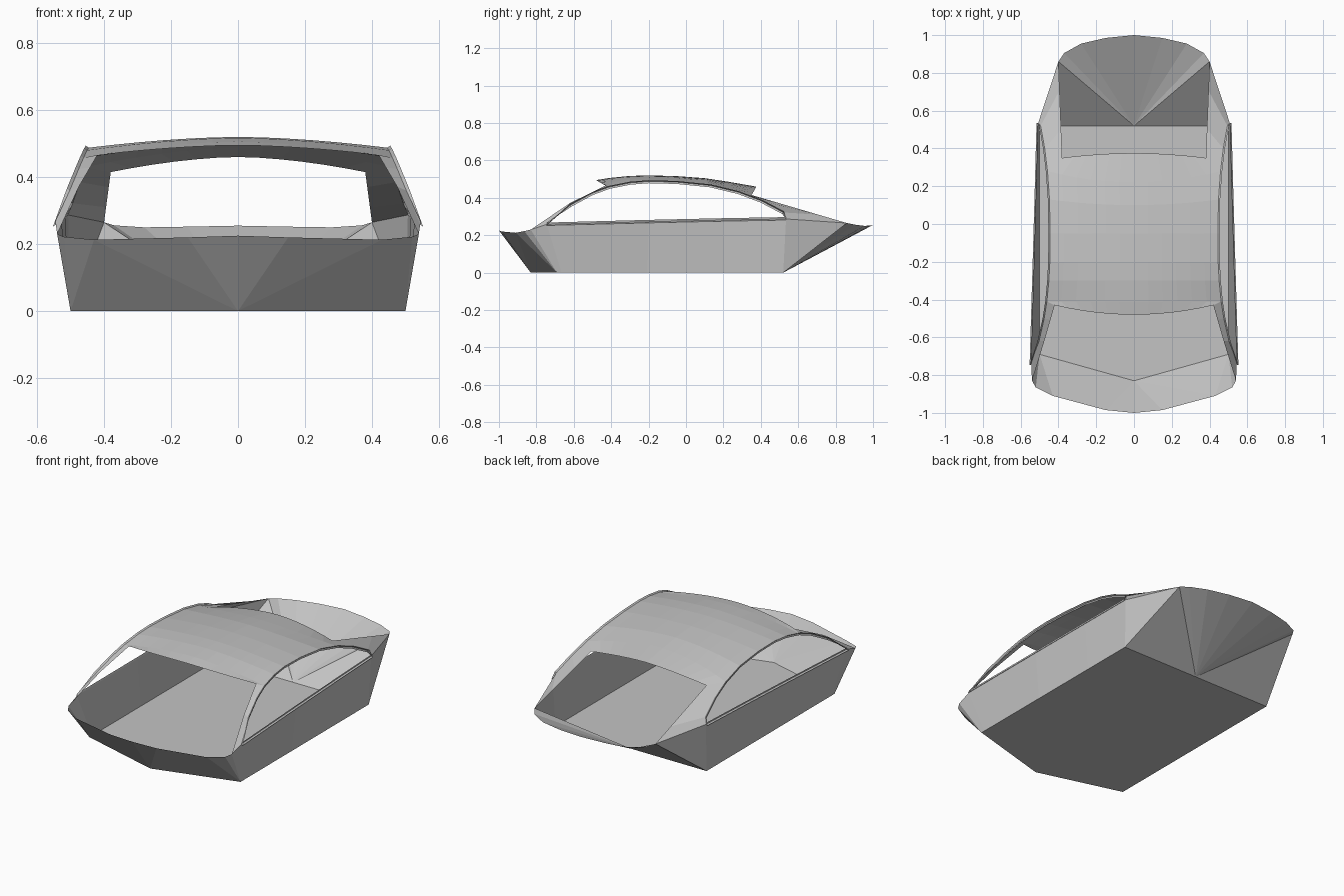
import bpy
from mathutils import Vector

cube = bpy.data.objects.get("Cube")
if cube:
    bpy.data.objects.remove(cube, do_unlink=True)

grey = bpy.data.materials.new("body_grey")
grey.use_nodes = True
grey.diffuse_color = (0.55, 0.55, 0.55, 1)
grey.node_tree.nodes["Principled BSDF"].inputs["Base Color"].default_value = (0.55, 0.55, 0.55, 1)


def mirrored(name, verts, faces):
    """Make the left half of a part and mirror it across x = 0."""
    mesh = bpy.data.meshes.new(name)
    mesh.from_pydata([tuple(v) for v in verts], [], faces)
    mesh.materials.append(grey)
    obj = bpy.data.objects.new(name, mesh)
    bpy.context.collection.objects.link(obj)
    mod = obj.modifiers.new("Mirror", "MIRROR")
    mod.use_clip = True
    return obj


def loft(name, rows, closed=False):
    """Skin quads between rows that have equal point counts."""
    n = len(rows[0])
    verts = [p for row in rows for p in row]
    faces = []
    for r in range(len(rows) - 1):
        for i in range(n if closed else n - 1):
            j = (i + 1) % n
            faces.append((r * n + i, r * n + j, (r + 1) * n + j, (r + 1) * n + i))
    return mirrored(name, verts, faces)


def fan(name, apex, rim):
    return mirrored(name, [apex] + rim, [(0, i, i + 1) for i in range(1, len(rim))])


def side_point(y, z):
    """Point on the inward-leaning side of the cabin."""
    return Vector((0.53 - 0.02 * y - (z - 0.255) * 0.38, y, z))


# Key points shared between panels
floor_front = Vector((0, -0.83, 0))
floor_corner = Vector((0.5, -0.69, 0))
rear_corner = Vector((0.5, 0.52, 0))
rear_centre = Vector((0, 0.52, 0))
nose_side = Vector((0.54, -0.83, 0.23))
tail_side = Vector((0.4, 0.86, 0.265))
roof_front = Vector((0.42, -0.43, 0.466))
roof_rear = Vector((0.38, 0.35, 0.415))

# Side window outline: arch above, sill below
arch = [side_point(y, z) for y, z in (
    (-0.745, 0.258), (-0.62, 0.36), (-0.5, 0.425), (-0.41, 0.458), (-0.3, 0.48),
    (-0.2, 0.488), (-0.05, 0.484), (0.13, 0.466), (0.28, 0.43), (0.4, 0.385),
    (0.52, 0.322), (0.535, 0.287))]
sill = [side_point(y, z) for y, z in ((0.2, 0.281), (-0.2, 0.272))]

# Floor
mirrored("floor", [floor_front, floor_corner, rear_corner, rear_centre], [(0, 1, 2, 3)])

# Front panel, fanned from the floor to the curved nose rim
nose = [Vector(p) for p in ((0, -1, 0.225), (0.15, -0.985, 0.22), (0.43, -0.91, 0.213),
                            (0.52, -0.865, 0.222))] + [nose_side]
fan("front_panel_centre", floor_front, nose[:3] + [floor_corner])
fan("front_panel_corner", floor_corner, nose[2:])

# Rear panel, fanned from the middle of the floor's back edge
tail = [Vector(p) for p in ((0, 1, 0.255), (0.15, 0.985, 0.252), (0.28, 0.955, 0.25),
                            (0.37, 0.905, 0.256))] + [tail_side]
fan("rear_panel", rear_centre, tail + [rear_corner])

# Side walls
wall_top = [nose_side, arch[0], sill[1], sill[0], arch[-1], tail_side]
wall_low = [floor_corner, floor_corner.lerp(rear_corner, 0.02),
            floor_corner.lerp(rear_corner, 0.4), floor_corner.lerp(rear_corner, 0.74),
            rear_corner]
verts = wall_top + wall_low
mirrored("side_wall", verts,
         [(i, i + 1, i + 7, i + 6) for i in range(4)] + [(4, 5, 10)])

# Roof, lofted from the centre line out to the window arches
edges = [roof_front] + arch[3:9] + [roof_rear]
ridge = [(-0.48, 0.495), (-0.41, 0.506), (-0.3, 0.517), (-0.2, 0.52),
         (-0.05, 0.516), (0.1, 0.505), (0.22, 0.487), (0.375, 0.46)]
rows = []
for e, (y, z) in zip(edges, ridge):
    row = []
    for k in range(7):
        t = k / 6
        row.append(Vector((e.x * t, y + (e.y - y) * t ** 2, z + (e.z - z) * t ** 1.7)))
    rows.append(row)
loft("roof", rows)

# Windscreen pillars
mid = Vector((0.475, -0.62, 0.372))
inner = [nose_side, mid, mid.lerp(roof_front, 0.6), roof_front]
loft("front_pillar", [arch[:4], inner])

# Rear pillars running down to the tail
inner = [roof_rear.lerp(tail_side, t) for t in (0, 0.3, 0.7, 1)]
loft("rear_pillar", [arch[8:], inner])

# Raised window frames, a thin lip following the window outline
outline = arch + sill
lip, ledge = [], []
for i, p in enumerate(outline):
    d = (outline[(i + 1) % len(outline)] - outline[i - 1]).normalized()
    out = Vector((0, -d.z, d.y))
    lip.append(p + out * 0.006 + Vector((0.009, 0, 0)))
    ledge.append(p - out * 0.01 + Vector((0.002, 0, 0)))
loft("window_frame", [lip, outline, ledge], closed=True)
